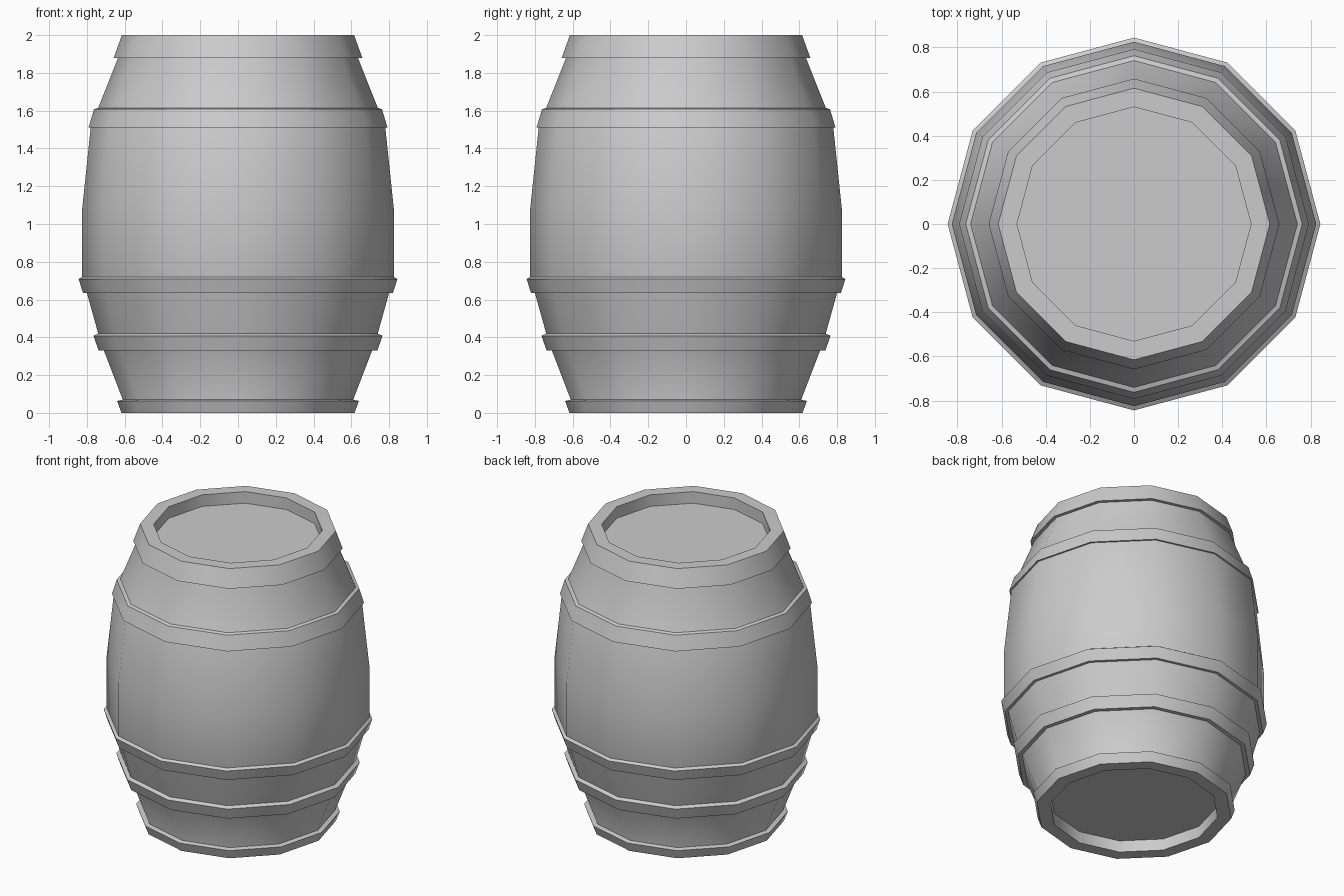
import bpy, bmesh, math

if "Cube" in bpy.data.objects:
    bpy.data.objects.remove(bpy.data.objects["Cube"])

SIDES = 12


def lathe(name, profile, closed=False, caps=False):
    """Revolve (radius, z) points about z into a 12-sided part."""
    bm = bmesh.new()
    rings = [[bm.verts.new((r * math.cos(2 * math.pi * i / SIDES),
                            r * math.sin(2 * math.pi * i / SIDES), z))
              for i in range(SIDES)] for r, z in profile]
    pairs = list(zip(rings, rings[1:]))
    if closed:
        pairs.append((rings[-1], rings[0]))
    for a, b in pairs:
        for i in range(SIDES):
            j = (i + 1) % SIDES
            bm.faces.new((a[i], a[j], b[j], b[i]))
    if caps:
        bm.faces.new(rings[0])
        bm.faces.new(rings[-1])
    bmesh.ops.recalc_face_normals(bm, faces=bm.faces)
    mesh = bpy.data.meshes.new(name)
    bm.to_mesh(mesh)
    bm.free()
    obj = bpy.data.objects.new(name, mesh)
    bpy.context.collection.objects.link(obj)
    # Smooth around the sides, crisp at rims and hoop edges
    bpy.ops.object.select_all(action='DESELECT')
    obj.select_set(True)
    bpy.context.view_layer.objects.active = obj
    bpy.ops.object.shade_smooth_by_angle(angle=math.radians(35))
    return obj


# Bulging barrel body with recessed lid and base
lathe("barrel_body", [
    (0.53, 0.08), (0.53, 0.0), (0.617, 0.0), (0.61, 0.07), (0.71, 0.33),
    (0.74, 0.42), (0.80, 0.635), (0.825, 0.72), (0.825, 1.08), (0.78, 1.51),
    (0.74, 1.615), (0.635, 1.88), (0.615, 2.0), (0.53, 2.0), (0.53, 1.92),
], caps=True)

# Hoops: inner bottom, outer bottom, outer top, inner top
hoops = {
    "bottom_hoop": [(0.617, 0.0), (0.64, 0.063), (0.61, 0.07)],
    "lower_hoop": [(0.71, 0.33), (0.738, 0.33), (0.765, 0.408), (0.74, 0.42)],
    "middle_hoop": [(0.80, 0.635), (0.82, 0.635), (0.844, 0.708), (0.825, 0.72)],
    "upper_hoop": [(0.78, 1.51), (0.792, 1.51), (0.762, 1.608), (0.74, 1.615)],
    "top_hoop": [(0.635, 1.88), (0.658, 1.88), (0.615, 2.0)],
}
for name, profile in hoops.items():
    lathe(name, profile, closed=True)
